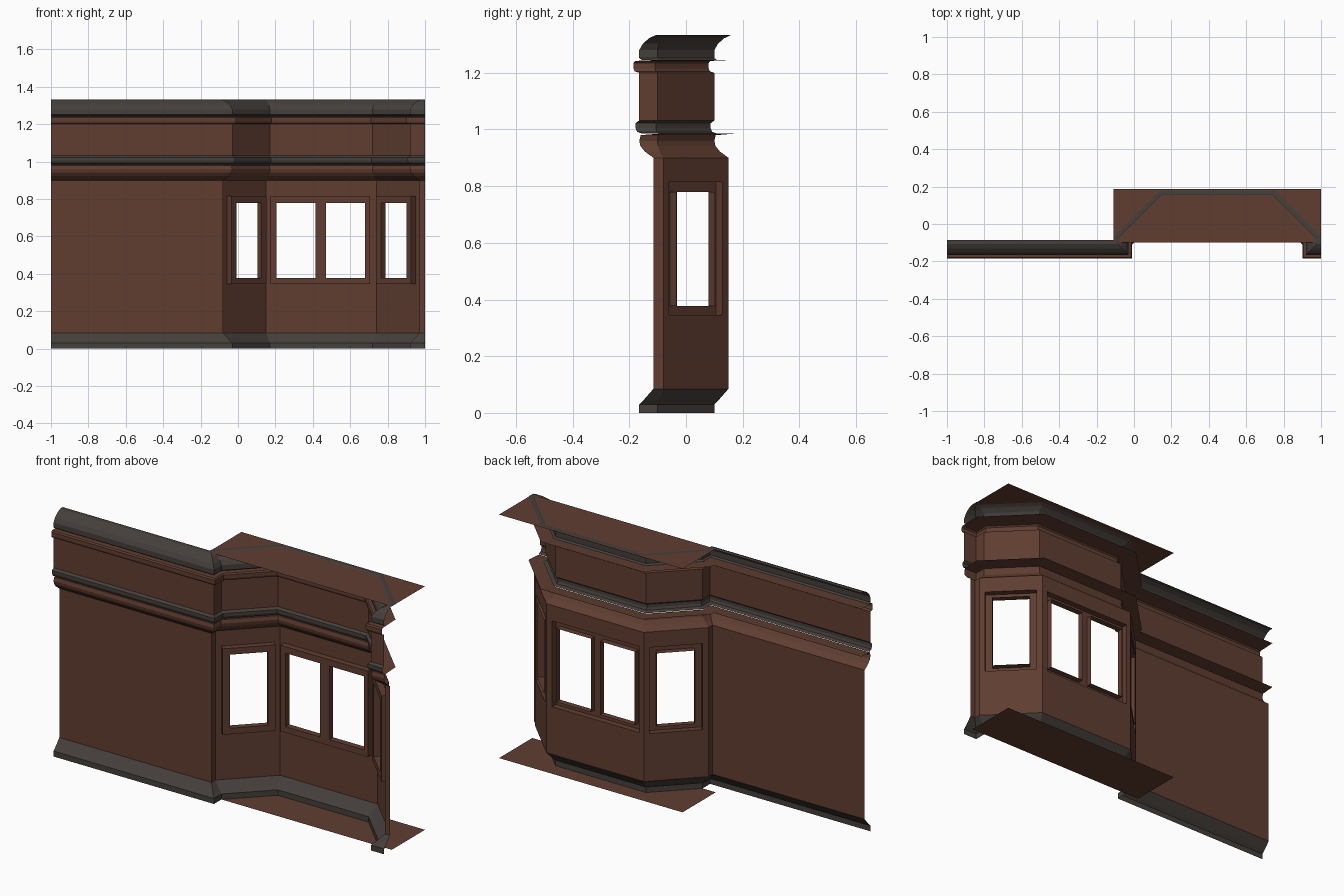
import bpy, bmesh
from mathutils import Vector

cube = bpy.data.objects.get("Cube")
if cube:
    bpy.data.objects.remove(cube)


def material(name, color):
    m = bpy.data.materials.new(name)
    m.use_nodes = True
    m.diffuse_color = color
    bsdf = m.node_tree.nodes["Principled BSDF"]
    bsdf.inputs["Base Color"].default_value = color
    bsdf.inputs["Roughness"].default_value = 0.8
    return m


BROWN = material("brown_wood", (0.115, 0.047, 0.03, 1))
GREY = material("dark_grey_trim", (0.06, 0.05, 0.044, 1))

# Plan of the wall: straight run, then a recessed three-sided bay
PLAN = [Vector(p) for p in (
    (-1, -0.115), (-0.08, -0.115), (-0.08, -0.08), (0.15, 0.15),
    (0.74, 0.15), (0.97, -0.08), (0.97, -0.115), (1, -0.115))]


def normal(a, b):
    d = (b - a).normalized()
    return Vector((d.y, -d.x))


def finish(name, bm, mat):
    mesh = bpy.data.meshes.new(name)
    bm.to_mesh(mesh)
    bm.free()
    mesh.materials.append(mat)
    ob = bpy.data.objects.new(name, mesh)
    bpy.context.scene.collection.objects.link(ob)
    return ob


def offset_point(i, o):
    """Mitred offset of plan corner i towards the front."""
    sides = []
    if i > 0:
        sides.append(normal(PLAN[i - 1], PLAN[i]))
    if i < len(PLAN) - 1:
        sides.append(normal(PLAN[i], PLAN[i + 1]))
    n = sum(sides, Vector((0, 0))).normalized()
    return PLAN[i] + n * (o / n.dot(sides[0]))


def sweep(name, profile, mat):
    """Run a moulding profile of (offset, height) points along the plan."""
    bm = bmesh.new()
    rows = [[bm.verts.new((*offset_point(i, o), z)) for i in range(len(PLAN))]
            for o, z in profile]
    for low, high in zip(rows, rows[1:]):
        for i in range(len(PLAN) - 1):
            bm.faces.new((low[i], low[i + 1], high[i + 1], high[i]))
    return finish(name, bm, mat)


def panel(name, a, b, rect, holes, mat, forward=0.0):
    """Upright sheet on line a-b with holes; rectangles are (s0, s1, z0, z1).
    With forward set, it stands proud of the wall with returned edges."""
    bm = bmesh.new()
    d, n = (b - a).normalized(), normal(a, b)
    ss = sorted({v for r in [rect] + holes for v in r[:2]})
    zs = sorted({v for r in [rect] + holes for v in r[2:]})
    grid = {(s, z): bm.verts.new((*(a + d * s + n * forward), z))
            for s in ss for z in zs}
    for s0, s1 in zip(ss, ss[1:]):
        for z0, z1 in zip(zs, zs[1:]):
            s, z = (s0 + s1) / 2, (z0 + z1) / 2
            if any(h[0] < s < h[1] and h[2] < z < h[3] for h in holes):
                continue
            bm.faces.new([grid[k] for k in ((s0, z0), (s1, z0), (s1, z1), (s0, z1))])
    if forward:
        rim = [e for e in bm.edges if e.is_boundary]
        new = bmesh.ops.extrude_edge_only(bm, edges=rim)["geom"]
        back = [g for g in new if isinstance(g, bmesh.types.BMVert)]
        bmesh.ops.translate(bm, verts=back, vec=(*(-n * forward), 0))
        bmesh.ops.recalc_face_normals(bm, faces=bm.faces)
    return finish(name, bm, mat)


# Mouldings from bottom to top
sweep("base_moulding", [(0.05, 0), (0.05, 0.03), (0.035, 0.045), (0, 0.085)], GREY)
sweep("lower_cove", [(0, 0.9), (0.03, 0.922), (0.046, 0.942), (0.05, 0.96),
                     (0.045, 0.98), (-0.03, 0.986)], BROWN)
sweep("string_moulding", [(0.04, 0.985), (0.058, 0.992), (0.063, 1.005),
                          (0.063, 1.022), (0.05, 1.032)], GREY)
sweep("frieze", [(0.05, 1.032), (0.05, 1.2)], BROWN)
sweep("upper_band", [(0.05, 1.2), (0.066, 1.205), (0.07, 1.215), (0.07, 1.235),
                     (0.064, 1.242), (-0.03, 1.246)], BROWN)
sweep("crown", [(0.04, 1.245), (0.05, 1.252), (0.05, 1.28), (0.037, 1.303),
                (0.015, 1.322), (-0.008, 1.333), (-0.03, 1.333)], GREY)

# Windows as (outer frame, openings) for each bay side
SILL, HEAD = 0.345, 0.815
LOW, HIGH = 0.378, 0.78
side = ((0.03, 0.296, SILL, HEAD), [(0.067, 0.259, LOW, HIGH)])
middle = ((0.025, 0.555, SILL, HEAD),
          [(0.055, 0.265, LOW, HIGH), (0.32, 0.53, LOW, HIGH)])
windows = {2: ("right_bay", side), 3: ("middle_bay", middle), 4: ("left_bay", side)}

# Wall panels, pierced where there is a window
for i, (a, b) in enumerate(zip(PLAN, PLAN[1:])):
    whole = (0, (b - a).length, 0.085, 0.9)
    if i in windows:
        name, (frame, openings) = windows[i]
        panel(name + "_wall", a, b, whole, [frame], BROWN)
        panel(name + "_window_frame", a, b, frame, openings, BROWN, 0.033)
    else:
        panel(f"wall_panel_{i}", a, b, whole, [], BROWN)

# Floor and ceiling sheets of the bay
for name, z in (("bay_floor", 0), ("bay_ceiling", 1.331)):
    bm = bmesh.new()
    bm.faces.new([bm.verts.new((x, y, z)) for x, y in
                  ((-0.11, -0.1), (1, -0.1), (1, 0.187), (-0.11, 0.187))])
    finish(name, bm, BROWN)
